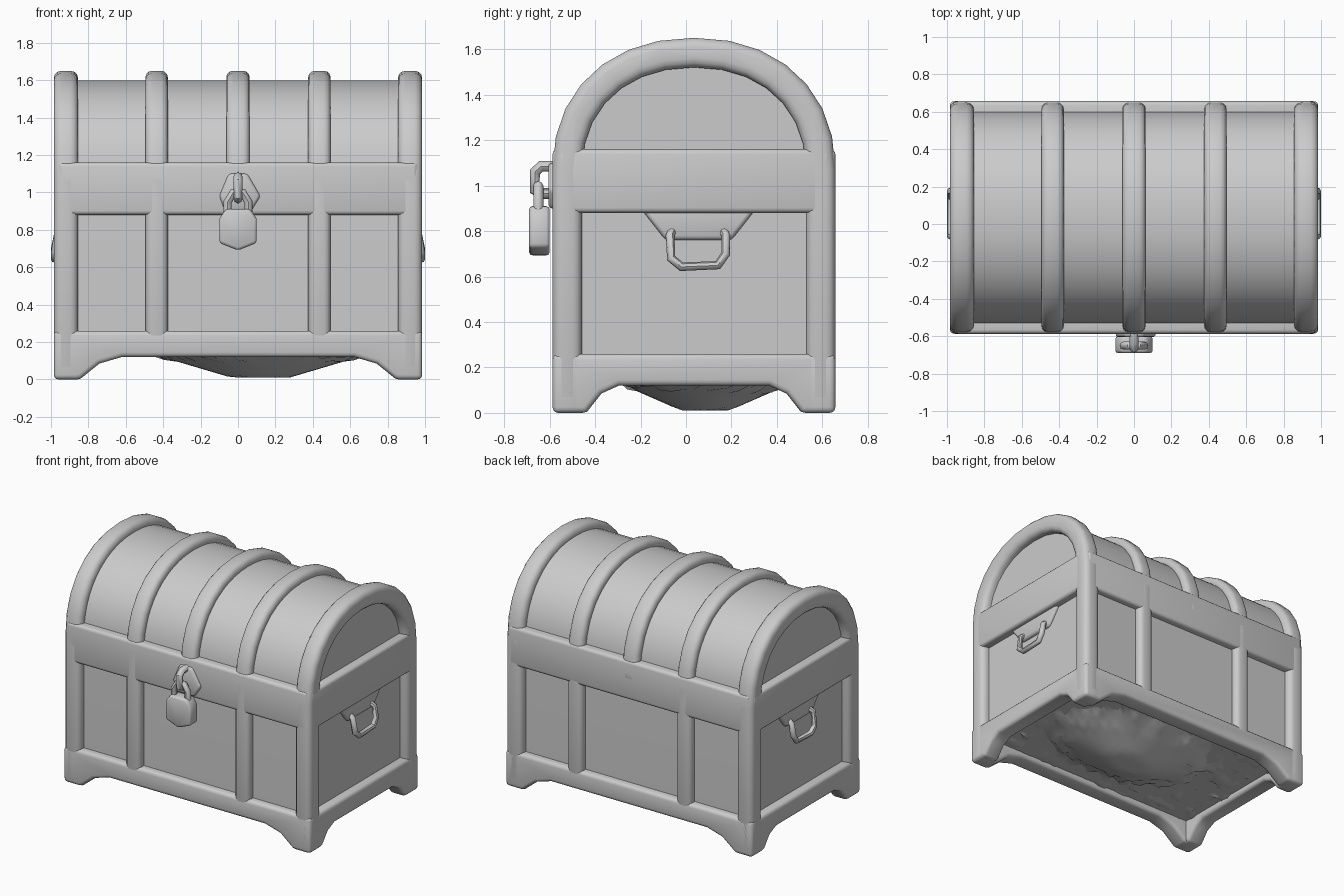
import bpy, bmesh, math, random
from mathutils import Vector

cube = bpy.data.objects.get("Cube")
if cube:
    bpy.data.objects.remove(cube, do_unlink=True)

grey = bpy.data.materials.new("plain grey")
grey.use_nodes = True
grey.diffuse_color = (0.6, 0.6, 0.6, 1)
grey.node_tree.nodes["Principled BSDF"].inputs["Base Color"].default_value = (0.6, 0.6, 0.6, 1)

CY = 0.035            # middle of the chest from front to back
HALF_X, HALF_Y = 0.985, 0.622
SPRING, RISE = 1.07, 0.58   # where the lid arch starts, and its height
random.seed(4)


def finish(ob, bevel=0.0, segments=3):
    """Material, soft edges and smooth shading for a mesh object."""
    ob.data.materials.clear()
    ob.data.materials.append(grey)
    bpy.ops.object.select_all(action="DESELECT")
    ob.select_set(True)
    bpy.context.view_layer.objects.active = ob
    if bevel:
        mod = ob.modifiers.new("soft edges", "BEVEL")
        mod.width, mod.segments = bevel, segments
        mod.limit_method, mod.angle_limit = "ANGLE", math.radians(40)
        bpy.ops.object.modifier_apply(modifier=mod.name)
    bpy.ops.object.shade_smooth_by_angle(angle=math.radians(45))
    return ob


def add_mesh(name, bm, bevel=0.0, segments=3):
    bmesh.ops.recalc_face_normals(bm, faces=bm.faces)
    me = bpy.data.meshes.new(name)
    bm.to_mesh(me)
    bm.free()
    ob = bpy.data.objects.new(name, me)
    bpy.context.collection.objects.link(ob)
    return finish(ob, bevel, segments)


def prism(name, pts, axis, lo, hi, bevel=0.0, segments=3):
    """Extrude a 2D outline along x (outline in y, z) or y (outline in x, z)."""
    def place(p, d):
        return (d, p[0], p[1]) if axis == "x" else (p[0], d, p[1])
    bm = bmesh.new()
    a = [bm.verts.new(place(p, lo)) for p in pts]
    b = [bm.verts.new(place(p, hi)) for p in pts]
    bm.faces.new(a)
    bm.faces.new(b)
    for i in range(len(pts)):
        j = (i + 1) % len(pts)
        bm.faces.new((a[i], a[j], b[j], b[i]))
    return add_mesh(name, bm, bevel, segments)


def box(name, x0, x1, y0, y1, z0, z1, bevel):
    return prism(name, [(x0, z0), (x1, z0), (x1, z1), (x0, z1)], "y", y0, y1, bevel)


def rod(name, pts, radius):
    """Round bar bent along a path."""
    cu = bpy.data.curves.new(name, "CURVE")
    cu.dimensions, cu.bevel_depth, cu.bevel_resolution = "3D", radius, 2
    cu.use_fill_caps = True
    sp = cu.splines.new("POLY")
    sp.points.add(len(pts) - 1)
    for p, co in zip(sp.points, pts):
        p.co = (*co, 1)
    ob = bpy.data.objects.new(name, cu)
    bpy.context.collection.objects.link(ob)
    bpy.ops.object.select_all(action="DESELECT")
    ob.select_set(True)
    bpy.context.view_layer.objects.active = ob
    bpy.ops.object.convert(target="MESH")
    return finish(bpy.context.object)


def hoop(inset, base, steps=14):
    """Chest cross-section from the front base over the arch to the back base."""
    w, h = HALF_Y - inset, RISE - inset
    pts = [(CY - w, base)]
    for i in range(steps + 1):
        a = math.pi * (1 - i / steps)
        c, s = math.cos(a), math.sin(a)
        pts.append((CY + w * math.copysign(abs(c) ** 0.92, c), SPRING + h * s ** 0.92 if s > 1e-6 else SPRING))
    pts.append((CY + w, base))
    return pts


def strap(name, x, width, depth, base, bevel):
    prism(name, hoop(0, base) + hoop(depth, base)[::-1], "x",
          x - width / 2, x + width / 2, bevel)


# Recessed planks of body and lid
prism("inner_shell", hoop(0.052, 0.16, 24), "x", -0.925, 0.925)

# Raised hoops: thick at the ends, thinner between
for side, sx in (("right", -1), ("left", 1)):
    strap(side + "_end_frame", sx * 0.92, 0.13, 0.13, 0.03, 0.04)
    strap(side + "_lid_strap", sx * 0.435, 0.12, 0.08, 0.2, 0.035)
strap("middle_lid_strap", 0, 0.125, 0.08, 1.0, 0.035)

# Rails on the long sides, with the feet cut into the lower one
def footed(half, foot, run, top):
    right = [(half, 0), (half, top)]
    arch = [(run, 0.12), (run + (foot - run) * 0.55, 0.085), (foot, 0.005), (foot + 0.02, 0)]
    one = arch + right
    return one + [(-u, z) for u, z in reversed(one)]

for name, sy in (("front", -1), ("back", 1)):
    y0, y1 = sorted((CY + sy * HALF_Y, CY + sy * (HALF_Y - 0.13)))
    prism(name + "_lower_rail", footed(HALF_X, 0.84, 0.62, 0.26), "y", y0, y1, 0.025)
    box(name + "_upper_rail", -0.96, 0.96, y0, y1, 0.88, 1.16, 0.022)

# Rails, handle plates and drop handles on the short sides
for name, sx in (("right", -1), ("left", 1)):
    x0, x1 = sorted((sx * HALF_X, sx * (HALF_X - 0.13)))
    foot = [(CY + u, z) for u, z in footed(HALF_Y, 0.47, 0.33, 0.26)]
    prism(name + "_lower_rail", foot, "x", x0, x1, 0.025)
    prism(name + "_upper_rail", [(CY - 0.6, 0.88), (CY + 0.6, 0.88), (CY + 0.6, 1.16), (CY - 0.6, 1.16)],
          "x", x0, x1, 0.022)
    x0, x1 = sorted((sx * 0.9, sx * 0.95))
    prism(name + "_handle_plate", [(-0.2, 0.9), (0.31, 0.9), (0.2, 0.76), (-0.09, 0.76)],
          "x", x0, x1, 0.02)
    rod(name + "_handle",
        [(sx * 0.93, -0.06, 0.8), (sx * 0.965, -0.07, 0.78), (sx * 0.98, -0.065, 0.68),
         (sx * 0.98, -0.02, 0.643), (sx * 0.98, 0.14, 0.65), (sx * 0.98, 0.175, 0.7),
         (sx * 0.965, 0.175, 0.78), (sx * 0.93, 0.165, 0.8)], 0.02)

# Hasp plate, staple and padlock
front = CY - HALF_Y
prism("hasp_plate", [(-0.07, 0.9), (0.07, 0.9), (0.12, 0.98), (0.05, 1.1), (-0.05, 1.1), (-0.1, 0.98)],
      "y", front - 0.018, front + 0.03, 0.015, 2)
rod("hasp_staple", [(0, front + 0.02, 1.085), (0, front - 0.05, 1.085), (0, front - 0.078, 1.06),
                    (0, front - 0.078, 0.98), (0, front - 0.05, 0.965), (0, front + 0.02, 0.965)], 0.024)
rod("padlock_shackle", [(-0.055, -0.65, 0.87), (-0.055, -0.65, 0.95), (-0.025, -0.65, 1.0),
                        (0.025, -0.65, 1.0), (0.055, -0.65, 0.95), (0.055, -0.65, 0.87)], 0.022)
prism("padlock_body", [(-0.1, 0.73), (0, 0.69), (0.1, 0.73), (0.1, 0.86), (0.065, 0.91),
                       (-0.065, 0.91), (-0.1, 0.86)], "y", -0.69, -0.6, 0.015, 2)

# Rough underside with a sagging middle
bm = bmesh.new()
bmesh.ops.create_grid(bm, x_segments=32, y_segments=22, size=1)
for v in bm.verts:
    x, y = v.co.x * 0.9, v.co.y * 0.54
    sag = max(0, 1 - math.hypot((x - 0.12) / 0.68, (y - 0.05) / 0.46))
    rough = random.uniform(-0.02, 0.02) if sag < 0.3 else 0
    v.co = Vector((x, CY + y, 0.165 + rough - 0.155 * min(1, sag * 1.3)))
underside = add_mesh("underside", bm)
underside.data.flip_normals() if underside.data.polygons[0].normal.z > 0 else None
